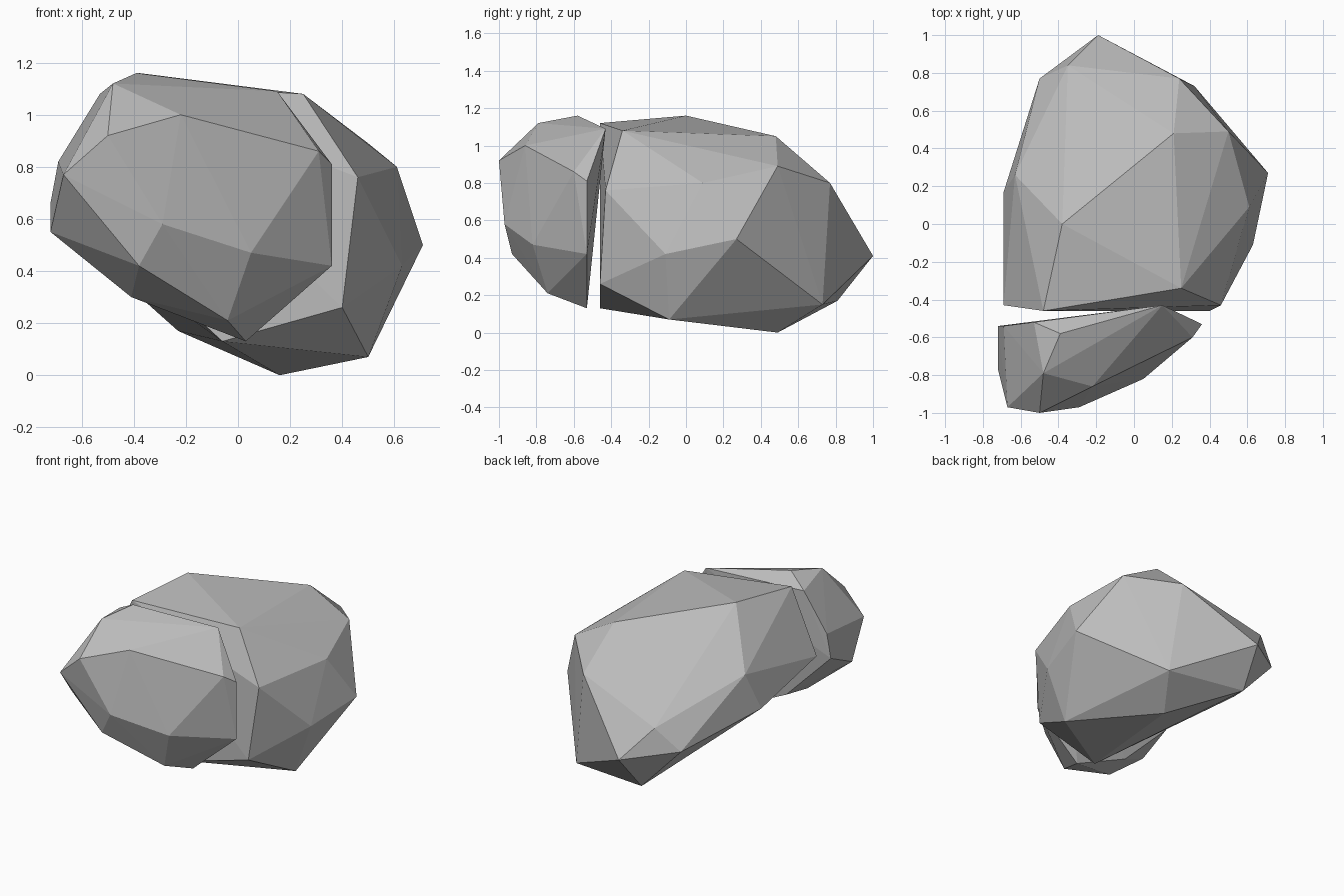
import bpy
import bmesh
from mathutils import Vector

default_cube = bpy.data.objects.get("Cube")
if default_cube:
    bpy.data.objects.remove(default_cube, do_unlink=True)


def make_material(name, colour):
    material = bpy.data.materials.new(name)
    material.use_nodes = True
    material.diffuse_color = colour
    shader = next(n for n in material.node_tree.nodes if n.type == "BSDF_PRINCIPLED")
    shader.inputs["Base Color"].default_value = colour
    shader.inputs["Roughness"].default_value = 0.9
    return material


def make_rock(name, corners, material):
    """Wrap the corner points of a stone in flat facets."""
    bm = bmesh.new()
    for corner in corners:
        bm.verts.new(Vector(corner))
    result = bmesh.ops.convex_hull(bm, input=bm.verts[:], use_existing_faces=False)
    # Drop any corner that ended up inside the stone
    loose = {v for v in result["geom_interior"] if isinstance(v, bmesh.types.BMVert)}
    loose.update(v for v in bm.verts if not v.link_faces)
    bmesh.ops.delete(bm, geom=list(loose), context="VERTS")
    bmesh.ops.recalc_face_normals(bm, faces=bm.faces[:])
    for face in bm.faces:
        face.smooth = False

    mesh = bpy.data.meshes.new(name)
    bm.to_mesh(mesh)
    bm.free()
    mesh.materials.append(material)
    rock = bpy.data.objects.new(name, mesh)
    bpy.context.scene.collection.objects.link(rock)
    return rock


stone_grey = make_material("stone grey", (0.5, 0.5, 0.5, 1))

# Large rear piece: crown, flanks, split face, underside
large_crown = [
    (-.48, -.46, 1.12), (-.38, 0, 1.16), (.25, -.34, 1.08), (.21, .48, 1.05),
]
large_flanks = [
    (.5, .49, .89), (.61, .09, .8), (.24, .77, .8), (.71, .27, .5),
    (.63, -.11, .42), (-.19, 1, .41), (-.35, .84, .61), (-.5, .77, .46),
    (-.63, .26, .83), (-.69, .17, .58),
]
large_split_face = [
    (.46, -.43, .76), (.4, -.46, .26), (-.06, -.46, .13), (-.69, -.43, .71),
]
large_underside = [
    (.5, -.09, .07), (.16, .49, 0), (.32, .73, .15), (-.23, .81, .17),
]
make_rock("large_rock_half",
          large_crown + large_flanks + large_split_face + large_underside,
          stone_grey)

# Small front piece: crown, outer facets, split face, underside
small_crown = [
    (-.48, -.79, 1.12), (-.39, -.58, 1.16), (-.22, -.86, 1), (.15, -.43, 1.09),
]
small_facets = [
    (-.5, -1, .92), (-.67, -.97, .77), (-.72, -.77, .55), (.31, -.6, .86),
    (-.29, -.97, .58), (.05, -.82, .47), (-.38, -.93, .42),
]
small_split_face = [
    (-.53, -.52, 1.08), (-.69, -.54, .82), (-.72, -.54, .66),
    (.36, -.53, .81), (.36, -.53, .42), (.03, -.53, .13), (-.38, -.54, .32),
]
small_underside = [(-.04, -.74, .21), (-.41, -.73, .3)]
make_rock("small_rock_half",
          small_crown + small_facets + small_split_face + small_underside,
          stone_grey)
